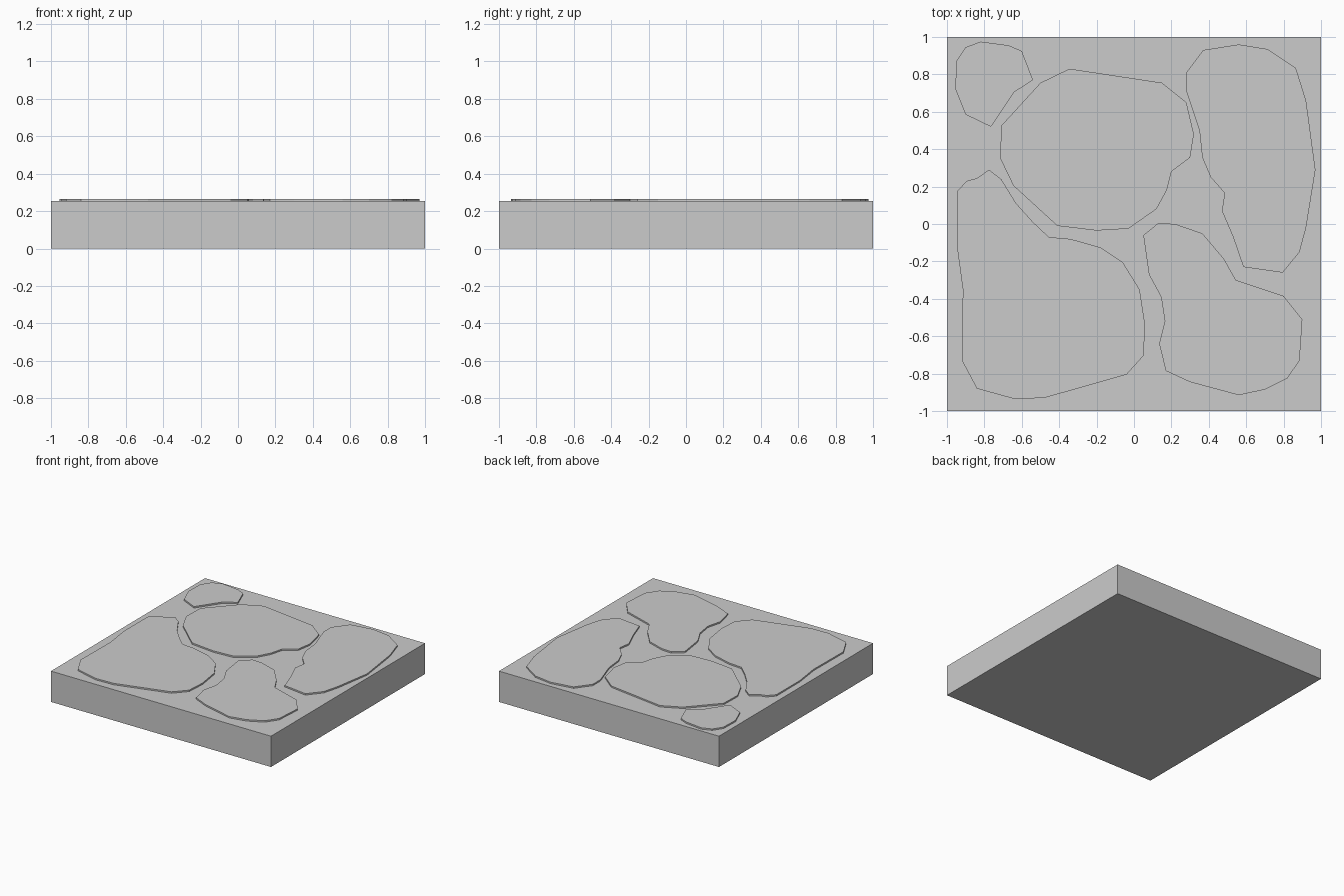
import bpy
import bmesh

SLAB_TOP = 0.253
STONE_TOP = 0.265


def prism(name, outline, z0, z1):
    """Extrude a flat outline from z0 up to z1 with hard flat faces."""
    bm = bmesh.new()
    face = bm.faces.new([bm.verts.new((x, y, z0)) for x, y in outline])
    ext = bmesh.ops.extrude_face_region(bm, geom=[face], use_keep_orig=True)
    for v in ext["geom"]:
        if isinstance(v, bmesh.types.BMVert):
            v.co.z = z1
    bmesh.ops.recalc_face_normals(bm, faces=bm.faces)
    mesh = bpy.data.meshes.new(name)
    bm.to_mesh(mesh)
    bm.free()
    obj = bpy.data.objects.new(name, mesh)
    bpy.context.collection.objects.link(obj)
    return obj


def stone(name, outline):
    return prism(name, outline, SLAB_TOP - 0.002, STONE_TOP)


# Square mortar slab
prism("slab", [(-1, -1), (1, -1), (1, 1), (-1, 1)], 0, SLAB_TOP)

# Small stone in the back left corner
stone("corner_stone", [
    (-.95, .87), (-.90, .945), (-.82, .975), (-.67, .955), (-.60, .925),
    (-.54, .77), (-.64, .705), (-.765, .52), (-.90, .585), (-.955, .72)])

# Large central stone
stone("centre_stone", [
    (-.345, .83), (.15, .755), (.28, .65), (.32, .48), (.30, .355),
    (.20, .28), (.175, .18), (.12, .08), (-.03, -.025), (-.20, -.035),
    (-.41, -.01), (-.645, .205), (-.715, .35), (-.71, .525), (-.50, .755)])

# Tall stone along the right edge
stone("right_stone", [
    (.28, .81), (.37, .93), (.56, .96), (.715, .935), (.865, .835),
    (.92, .66), (.97, .29), (.92, -.02), (.885, -.15), (.795, -.26),
    (.585, -.23), (.53, -.07), (.47, .07), (.485, .165), (.41, .25),
    (.365, .355), (.35, .50), (.28, .71)])

# Big stone at the front left
stone("front_left_stone", [
    (-.775, .29), (-.84, .245), (-.895, .23), (-.945, .175), (-.945, -.13),
    (-.915, -.35), (-.92, -.73), (-.84, -.88), (-.64, -.935), (-.48, -.93),
    (-.04, -.805), (.05, -.705), (.06, -.545), (.03, -.35), (-.06, -.205),
    (-.18, -.125), (-.34, -.08), (-.455, -.07), (-.54, .01), (-.63, .11),
    (-.71, .24)])

# Stone at the front right
stone("front_right_stone", [
    (.13, .005), (.05, -.06), (.08, -.27), (.145, -.39), (.165, -.52),
    (.135, -.64), (.17, -.785), (.30, -.845), (.56, -.915), (.70, -.885),
    (.82, -.825), (.885, -.73), (.90, -.51), (.80, -.385), (.545, -.30),
    (.48, -.185), (.365, -.05), (.22, 0)])
